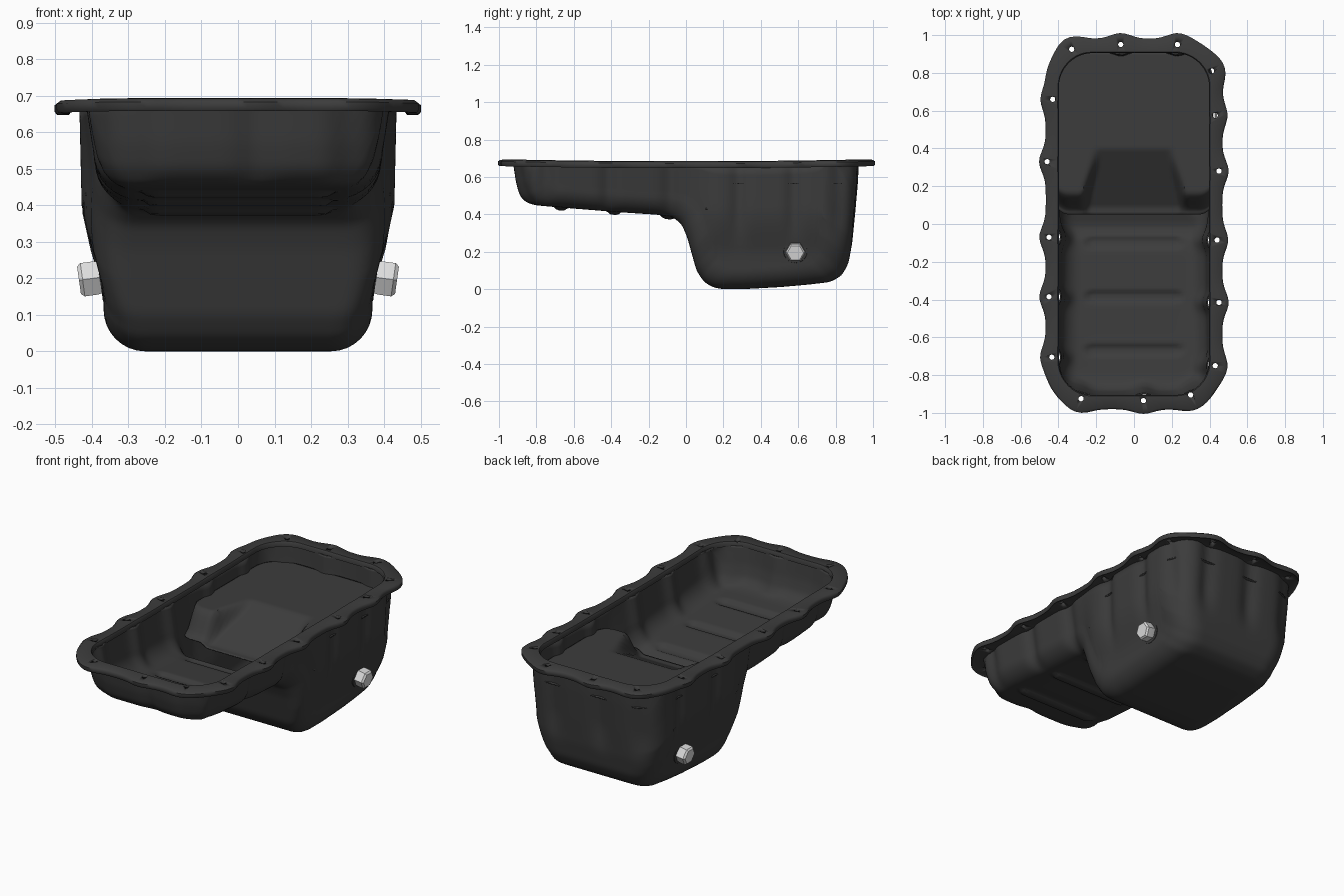
import bpy, bmesh, math
from mathutils import Matrix, Vector

if "Cube" in bpy.data.objects:
    bpy.data.objects.remove(bpy.data.objects["Cube"])


def material(name, v):
    m = bpy.data.materials.new(name)
    m.diffuse_color = (v, v, v, 1)
    m.use_nodes = True
    m.node_tree.nodes["Principled BSDF"].inputs["Base Color"].default_value = m.diffuse_color
    return m


DARK = material("dark_steel", 0.045)
LIGHT = material("light_metal", 0.72)

# bolt positions round the flange
BOLTS = [(-.43, .66), (-.46, .33), (-.45, -.07), (-.45, -.385), (-.435, -.705),
         (.41, .81), (.43, .575), (.45, .28), (.44, -.085), (.45, -.415), (.43, -.75),
         (-.28, -.925), (.05, -.935), (.30, -.905), (-.33, .925), (-.07, .95), (.23, .95)]


def finish(name, bm, mat, angle=40):
    bmesh.ops.remove_doubles(bm, verts=bm.verts, dist=1e-5)
    bmesh.ops.recalc_face_normals(bm, faces=bm.faces)
    me = bpy.data.meshes.new(name)
    bm.to_mesh(me)
    bm.free()
    me.materials.append(mat)
    me.shade_smooth()
    me.set_sharp_from_angle(angle=math.radians(angle))
    ob = bpy.data.objects.new(name, me)
    bpy.context.collection.objects.link(ob)
    return ob


def grid_mesh(rows, closed=False):
    """Skin a list of equally long point rows."""
    bm = bmesh.new()
    vs = [[bm.verts.new(p) for p in row] for row in rows]
    n, m = len(rows), len(rows[0])
    for i in range(n if closed else n - 1):
        for j in range(m if closed else m - 1):
            k, l = (i + 1) % n, (j + 1) % m
            bm.faces.new((vs[i][j], vs[i][l], vs[k][l], vs[k][j]))
    return bm


def lerp_table(t, x):
    if x <= t[0][0]:
        return t[0][1]
    for (a, p), (b, q) in zip(t, t[1:]):
        if x <= b:
            return p + (q - p) * (x - a) / (b - a)
    return t[-1][1]


def smooth(a, b, x):
    t = min(1, max(0, (x - a) / (b - a)))
    return t * t * (3 - 2 * t)


def gauss(d, s):
    return math.exp(-(d / s) ** 2)


def rim_z(y):
    return .662 + .01 * y * y


# ---- pan body: U sections swept along the floor profile
FLOOR = [(-.92, .672), (-.905, .57), (-.885, .50), (-.85, .465), (-.8, .452), (-.6, .435),
         (-.35, .415), (-.15, .402), (-.07, .39), (-.02, .35), (.01, .28), (.035, .19),
         (.06, .10), (.10, .04), (.15, .012), (.2, .004), (.3, .004), (.5, .015), (.65, .028),
         (.77, .042), (.83, .075), (.865, .14), (.885, .25), (.90, .40), (.915, .57), (.92, .672)]
SUMP = [(0, .362), (.17, .365), (.22, .375), (.30, .402), (.40, .424), (.66, .43)]
SHALLOW = [(.40, .365), (.47, .38), (.66, .41)]


def half_width(y, z):
    k = smooth(-.12, .1, y)
    return lerp_table(SUMP, z) * k + lerp_table(SHALLOW, z) * (1 - k)


def corner_shift(x, y, w):
    """Pull points along y to round the vertical corners in plan."""
    def f(r):
        u = min(1, max(0, (abs(x) - (w - r)) / r))
        return r * (1 - math.sqrt(1 - u * u))
    return (f(.18) * smooth(-.4, -.9, y) - f(.16) * smooth(.45, .9, y)
            + f(.08) * smooth(-.25, 0, y) * smooth(.4, .08, y))


def resample(path, step):
    pts = []
    for a, b in zip(path, path[1:]):
        a, b = Vector(a), Vector(b)
        n = max(1, round((b - a).length / step))
        pts += [a.lerp(b, i / n) for i in range(n)]
    pts.append(Vector(path[-1]))
    for _ in range(3):
        pts = [pts[0]] + [(p + q * 2 + r) / 4 for p, q, r in zip(pts, pts[1:], pts[2:])] + [pts[-1]]
    return pts


def section(y, zf):
    top = rim_z(y)
    zf = min(zf, top)
    r = min(.11, (top - zf) * .45)
    w0 = half_width(y, zf + r)
    right = []
    for i in range(10):
        z = top + (zf + r - top) * i / 10
        right.append((half_width(y, z), z))
    for i in range(9):
        a = math.pi / 2 * i / 8
        right.append((w0 - r + r * math.cos(a), zf + r - r * math.sin(a)))
    for i in range(1, 15):
        right.append(((w0 - r) * (1 - i / 14), zf))
    half = [(-x, z) for x, z in right]
    row = []
    for x, z in half + right[-2::-1]:
        w = max(abs(x), half_width(y, z) if z > zf + r else w0)
        yy = y + corner_shift(x, y, w)
        xx = x
        # pressed bolt clearances in the walls
        fade = smooth(.2, .42, z)
        for bx, by in BOLTS:
            if abs(by) < .85 and bx * x > 0:
                xx -= math.copysign(.022, x) * gauss(yy - by, .045) * fade * smooth(.7, 1, abs(x) / w)
            elif abs(by) > .85 and by * y > 0:
                k = smooth(.8, .89, abs(y)) * fade
                yy -= math.copysign(.022, y) * gauss(x - bx, .05) * k
        # pressed floor ribs
        for ry in (-.10, -.385, -.67):
            d = math.hypot(max(0, abs(x) - .225), y - ry)
            z -= .016 * smooth(.04, .015, d)
        row.append((xx, yy, z))
    return row


body = finish("pan_body", grid_mesh([section(*p) for p in resample(FLOOR, .013)]), DARK, 50)
sol = body.modifiers.new("sheet", 'SOLIDIFY')
sol.thickness, sol.offset = .008, 0


# ---- flange with scalloped outer edge
def outline(hx, hy, r):
    pts = []
    for cx, cy, a0, n in ((1, 1, 0, 20), (-1, 1, 90, 60), (-1, -1, 180, 20), (1, -1, 270, 60)):
        arc = [Vector((cx * (hx - r) + r * math.cos(math.radians(a0 + 7.5 * i)),
                       cy * (hy - r) + r * math.sin(math.radians(a0 + 7.5 * i)))) for i in range(13)]
        pts += arc
        step = Vector((-1, 0)) if a0 == 0 else Vector((0, -1)) if a0 == 90 else \
            Vector((1, 0)) if a0 == 180 else Vector((0, 1))
        length = 2 * ((hx if n == 20 else hy) - r)
        pts += [arc[-1] + step * length * i / n for i in range(1, n)]
    return pts


inner = outline(.398, .905, .18)
outer = []
for p in outline(.467, .98, .22):
    d = Vector((max(-.247, min(.247, p.x)), max(-.76, min(.76, p.y))))
    out = (p - d).normalized()
    outer.append(p + out * .036 * min(1, sum(gauss((p - Vector(b)).length, .075) for b in BOLTS)))

PROFILE = [(0, .655), (0, .676), (.06, .684), (.88, .681), (1, .672), (1, .655), (.94, .647), (.85, .655)]
rings = []
for a, b in zip(inner, outer):
    ring = []
    for t, z in PROFILE:
        p = a.lerp(b, t)
        ring.append((p.x, p.y, z + .011 * p.y * p.y))
    rings.append(ring)
flange = finish("flange", grid_mesh(rings, closed=True), DARK, 50)

# bolt holes
bm = bmesh.new()
for x, y in BOLTS:
    bmesh.ops.create_cone(bm, cap_ends=True, segments=12, radius1=.014, radius2=.014, depth=.2,
                          matrix=Matrix.Translation((x, y, .67)))
holes = finish("hole_cutter", bm, DARK)
holes.hide_render = True
holes.hide_viewport = True
cut = flange.modifiers.new("holes", 'BOOLEAN')
cut.object, cut.operation, cut.solver = holes, 'DIFFERENCE', 'EXACT'


# ---- baffle plate over the sump with a sloping central channel
def plate_point(x, y):
    edge = .43 + .135 * smooth(.06, .17, y)
    half = .235 - .06 * smooth(.1, .4, y)
    ramp = .405 + .16 * min(1, max(0, (y - .09) / .31))
    k = smooth(half + .05, half - .005, abs(x))
    z = edge * (1 - k) + min(edge, ramp) * k
    return (x, y + corner_shift(x, y, .42), z)


NX, NY = 56, 60
plate = finish("baffle_plate", grid_mesh(
    [[plate_point(-.418 + .836 * i / NX, .05 + .86 * j / NY) for i in range(NX + 1)]
     for j in range(NY + 1)]), DARK, 50)
sol = plate.modifiers.new("sheet", 'SOLIDIFY')
sol.thickness, sol.offset = .006, 0

# ---- drain plugs: hexagonal head and a washer boss on each side
for side, label in ((1, "right"), (-1, "left")):
    axis = Vector((side, 0, -.14)).normalized()
    rot = axis.to_track_quat('Z', 'Y').to_matrix().to_4x4()
    place = Matrix.Translation((side * .36, .585, .205)) @ rot
    # one hexagon corner points along y
    ref = rot.to_3x3().inverted() @ Vector((0, 1, 0))
    spin = math.atan2(ref.y, ref.x)
    rows = []
    for r, h in ((0, 0), (.047, 0), (.053, .03), (.053, .066), (.044, .076), (0, .076)):
        rows.append([place @ Vector((r * math.cos(spin + i * math.pi / 3),
                                     r * math.sin(spin + i * math.pi / 3), h)) for i in range(7)])
    finish("drain_plug_" + label, grid_mesh(rows), LIGHT, 30)
    bm = bmesh.new()
    bmesh.ops.create_cone(bm, cap_ends=True, segments=32, radius1=.075, radius2=.062, depth=.03,
                          matrix=place @ Matrix.Translation((0, 0, .004)))
    finish("plug_boss_" + label, bm, DARK, 40)
